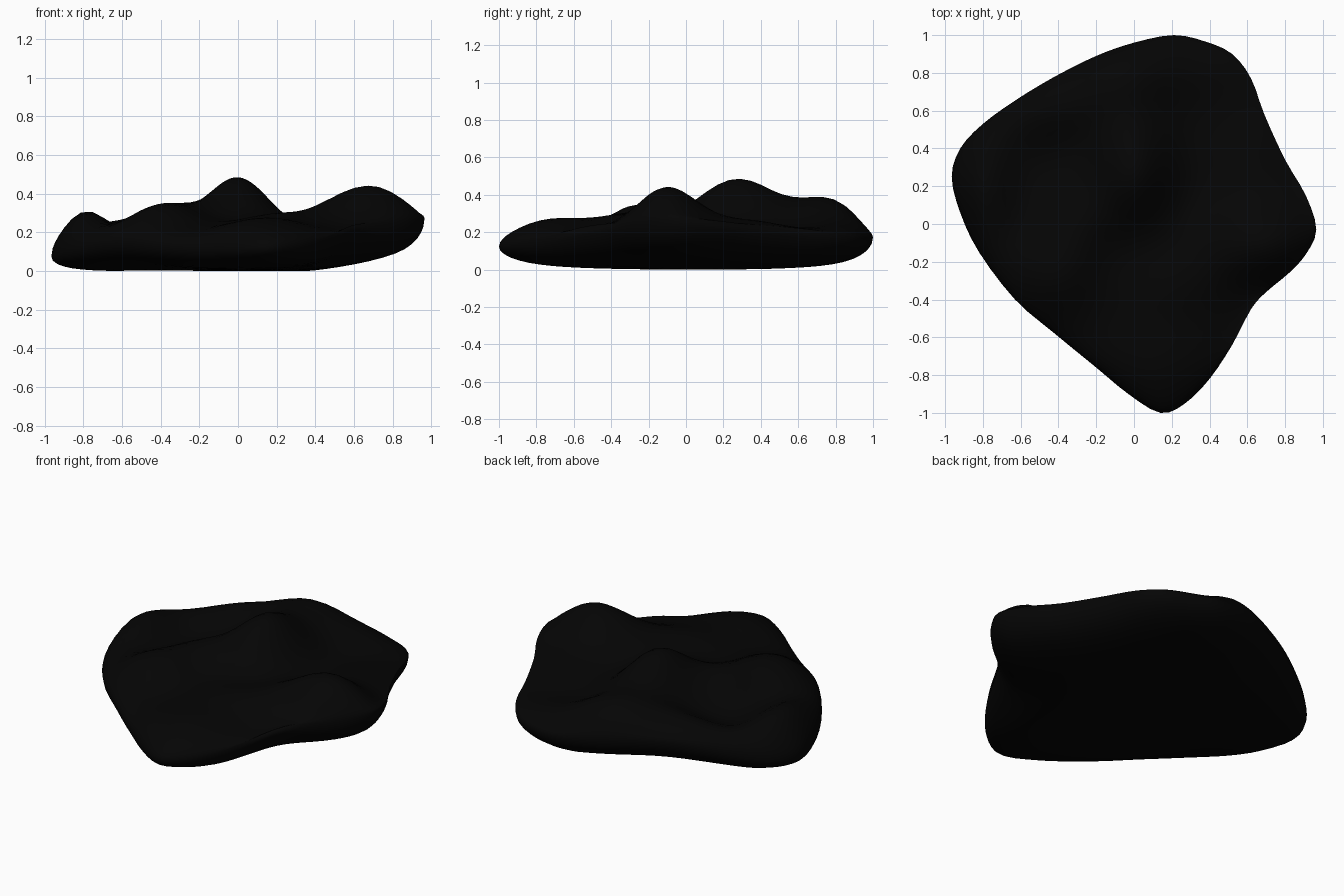
import bpy, bmesh, math
from mathutils import Vector

if "Cube" in bpy.data.objects:
    bpy.data.objects.remove(bpy.data.objects["Cube"])

# Outline of the rock seen from above (counter-clockwise)
OUTLINE = [(.965, -.03), (.91, .15), (.80, .34), (.69, .58), (.62, .77), (.52, .90),
           (.38, .965), (.21, 1.0), (0, .96), (-.20, .89), (-.42, .78), (-.62, .66),
           (-.80, .53), (-.92, .40), (-.965, .25), (-.92, .06), (-.82, -.15),
           (-.63, -.40), (-.42, -.58), (-.20, -.76), (-.03, -.90), (.14, -1.0),
           (.27, -.95), (.40, -.82), (.52, -.64), (.62, -.45), (.70, -.36),
           (.82, -.26), (.91, -.16)]

# Humps on the top: x, y, height, width x, width y
BUMPS = [(0, .28, .305, .165, .225), (.70, -.11, .26, .26, .17), (-.42, -.28, .15, .17, .17),
         (-.30, .02, .12, .13, .17), (-.80, .20, .15, .12, .25), (.20, -.32, .08, .22, .14),
         (.15, -.70, .10, .25, .22), (-.05, .82, .18, .22, .16), (-.45, .62, .13, .25, .14),
         (.65, .35, .09, .20, .22), (.45, .85, .05, .20, .15)]

# Rim lifts along the long sides and drops at two corners
RIM = [(-.62, -.42, .05, .25, .25), (-.40, .80, .07, .28, .25), (.62, -.48, .06, .20, .22),
       (-.95, .28, -.03, .18, .18), (.48, .92, -.04, .22, .18)]


def smooth_loop(pts, steps):
    """Closed Catmull-Rom curve through the points."""
    p = [Vector(q) for q in pts]
    n, out = len(p), []
    for i in range(n):
        a, b, c, d = p[i - 1], p[i], p[(i + 1) % n], p[(i + 2) % n]
        for k in range(steps):
            u = k / steps
            out.append(.5 * (2 * b + (c - a) * u + (2 * a - 5 * b + 4 * c - d) * u * u
                             + (3 * b - a - 3 * c + d) * u ** 3))
    return out


def hills(x, y, table):
    return sum(h * math.exp(-.5 * (((x - a) / sx) ** 2 + ((y - b) / sy) ** 2))
               for a, b, h, sx, sy in table)


def top_height(x, y):
    return .18 + hills(x, y, BUMPS)


def bottom_height(x, y):
    return (.005 + .07 * (max(0, x - .35) / .45) ** 1.3 + .045 * abs(y) ** 3
            + max(0, .7 * hills(x, y, RIM)))


def rim_height(x, y):
    return .15 + .05 * x + .03 * y + .09 * max(0, x) ** 3 + hills(x, y, RIM)


def surface(x, y, t, target):
    """Blend from the rim to the target height with a rounded edge."""
    rim = rim_height(x, y)
    return rim + (target(x, y) - rim) * math.sqrt(max(0, 1 - t ** 10))


black = bpy.data.materials.new("matte black")
black.diffuse_color = (.0014, .0014, .0014, 1)
black.use_nodes = True
black.node_tree.nodes["Principled BSDF"].inputs["Base Color"].default_value = black.diffuse_color

# Rock: rings running from the bottom centre, round the rim, to the top centre
loop = smooth_loop(OUTLINE, 3)
inner = [.06 * i for i in range(1, 15)] + [.89, .93, .96, .98, .993]
rings = ([(t, bottom_height) for t in inner] + [(1, top_height)]
         + [(t, top_height) for t in reversed(inner)])

bm = bmesh.new()
grid = [[bm.verts.new((p.x * t, p.y * t, surface(p.x * t, p.y * t, t, f))) for p in loop]
        for t, f in rings]
n = len(loop)
for lo, hi in zip(grid, grid[1:]):
    for i in range(n):
        j = (i + 1) % n
        bm.faces.new((lo[i], lo[j], hi[j], hi[i]))
low = bm.verts.new((0, 0, bottom_height(0, 0)))
high = bm.verts.new((0, 0, top_height(0, 0)))
for i in range(n):
    j = (i + 1) % n
    bm.faces.new((low, grid[0][j], grid[0][i]))
    bm.faces.new((high, grid[-1][i], grid[-1][j]))
bmesh.ops.recalc_face_normals(bm, faces=bm.faces)
# Stand the rock on the ground
floor = min(v.co.z for v in bm.verts)
for v in bm.verts:
    v.co.z -= floor
for f in bm.faces:
    f.smooth = True

mesh = bpy.data.meshes.new("rock")
bm.to_mesh(mesh)
bm.free()
mesh.materials.append(black)
bpy.context.collection.objects.link(bpy.data.objects.new("rock", mesh))
